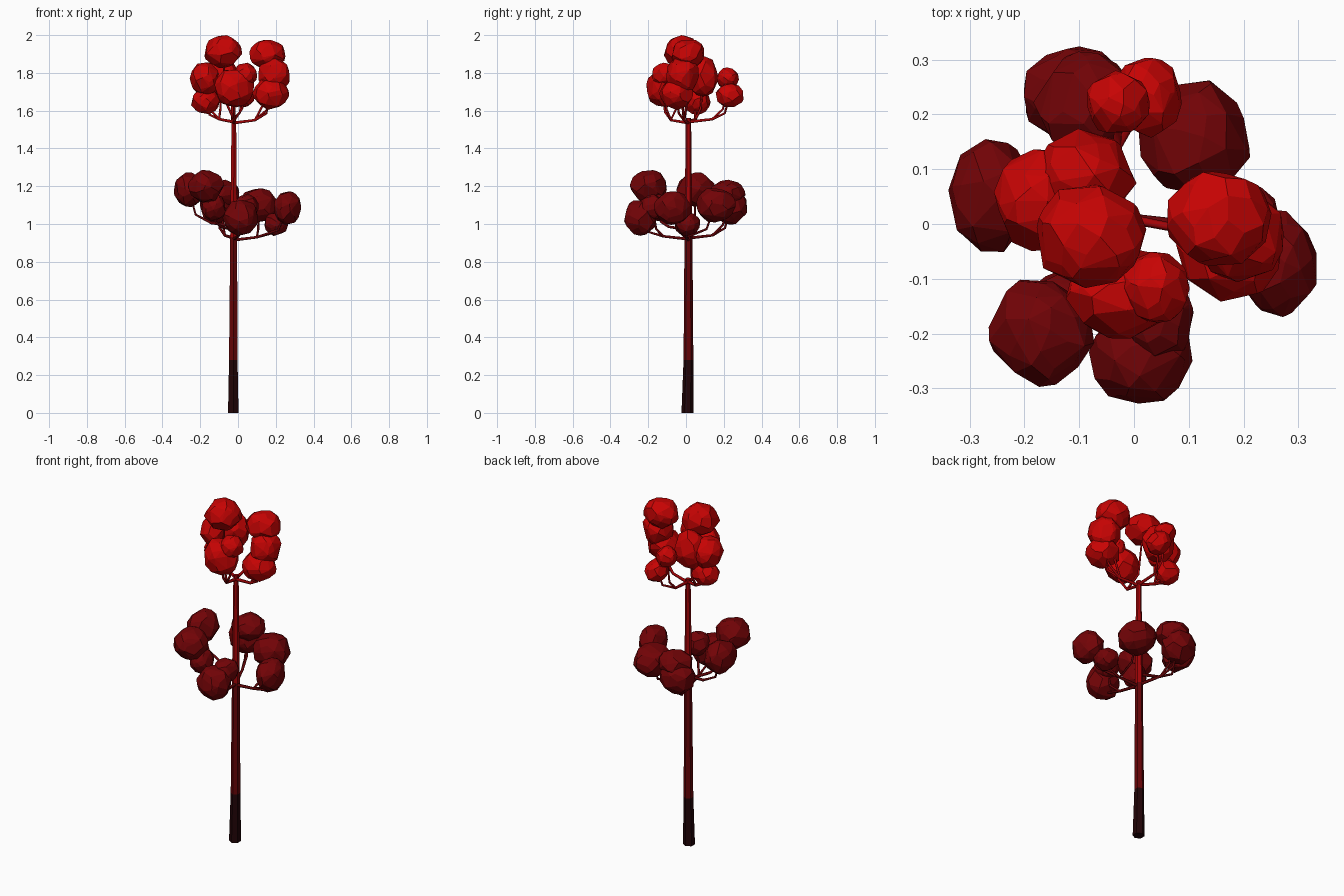
import bpy, bmesh, math, random
from mathutils import Vector

cube = bpy.data.objects.get("Cube")
if cube:
    bpy.data.objects.remove(cube, do_unlink=True)
random.seed(4)


def material(name, r, g, b):
    m = bpy.data.materials.new(name)
    m.use_nodes = True
    m.diffuse_color = (r, g, b, 1)
    bsdf = next(n for n in m.node_tree.nodes if n.type == 'BSDF_PRINCIPLED')
    bsdf.inputs["Base Color"].default_value = (r, g, b, 1)
    bsdf.inputs["Roughness"].default_value = 0.9
    return m


BASE = material("charred bark", 0.015, 0.001, 0.002)
MID = material("dark red bark", 0.13, 0.001, 0.002)
TOP = material("red bark", 0.36, 0.001, 0.002)
DARK = material("dark red leaves", 0.17, 0.001, 0.002)
BRIGHT = material("bright red leaves", 0.57, 0.001, 0.001)


def finish(bm, name, mats):
    bmesh.ops.recalc_face_normals(bm, faces=bm.faces)
    mesh = bpy.data.meshes.new(name)
    bm.to_mesh(mesh)
    bm.free()
    for m in mats:
        mesh.materials.append(m)
    ob = bpy.data.objects.new(name, mesh)
    bpy.context.collection.objects.link(ob)


# Tapered six-sided trunk, coloured by height
def trunk(levels, sides=6):
    bm = bmesh.new()
    rings = []
    for z, x, y, r in levels:
        angles = [math.pi / 2 + i * math.tau / sides for i in range(sides)]
        rings.append([bm.verts.new((x + r * math.cos(a), y + r * math.sin(a), z))
                      for a in angles])
    for n, (low, high) in enumerate(zip(rings, rings[1:])):
        for i in range(sides):
            j = (i + 1) % sides
            face = bm.faces.new((low[i], low[j], high[j], high[i]))
            face.material_index = n
    bm.faces.new(rings[0])
    bm.faces.new(rings[-1]).material_index = 2
    finish(bm, "trunk", [BASE, MID, TOP])


# Faceted leaf clump: hull of jittered points spread over an ellipsoid
def clump(name, centre, size, mat, count=60):
    bm = bmesh.new()
    golden = math.pi * (3 - math.sqrt(5))
    for i in range(count):
        h = 1 - 2 * (i + 0.5) / count
        a = i * golden + random.uniform(-0.35, 0.35)
        w = math.sqrt(1 - h * h)
        d = Vector((w * math.cos(a), w * math.sin(a), h)) * random.uniform(0.97, 1.1)
        bm.verts.new([c + s * k for c, s, k in zip(centre, size, d)])
    hull = bmesh.ops.convex_hull(bm, input=bm.verts)
    loose = set(hull["geom_interior"]) | set(hull["geom_unused"])
    bmesh.ops.delete(bm, geom=[v for v in loose if isinstance(v, bmesh.types.BMVert)],
                     context='VERTS')
    bmesh.ops.dissolve_limit(bm, angle_limit=math.radians(10),
                             verts=bm.verts, edges=bm.edges)
    finish(bm, name, [mat])


# Thin branches built as tapering tubes
def branches(name, paths, mat):
    curve = bpy.data.curves.new(name, 'CURVE')
    curve.dimensions = '3D'
    curve.bevel_depth = 0.009
    curve.bevel_resolution = 1
    for path in paths:
        spline = curve.splines.new('POLY')
        spline.points.add(len(path) - 1)
        for i, p in enumerate(path):
            spline.points[i].co = (*p, 1)
            spline.points[i].radius = 1 - 0.16 * i
    curve.materials.append(mat)
    ob = bpy.data.objects.new(name, curve)
    bpy.context.collection.objects.link(ob)
    bpy.ops.object.select_all(action='DESELECT')
    ob.select_set(True)
    bpy.context.view_layer.objects.active = ob
    bpy.ops.object.convert(target='MESH')


# Each limb leaves the trunk, runs out to a fork and bends up into its clumps
def tier(name, limbs, leaf, bark):
    paths = []
    for side, height, fork_x, fork_y, clumps in limbs:
        start = Vector((-0.022, 0.012, height))
        fork = Vector((fork_x, fork_y, height + 0.015))
        for n, (x, y, z, rx, ry, rz) in enumerate(clumps):
            clump(f"{name}_{side}_leaves_{n + 1}", (x, y, z), (rx, ry, rz), leaf)
            end = Vector((x, y, z))
            bend = fork.lerp(end, 0.7)
            bend.z = fork.z + (z - fork.z) * 0.25
            paths.append([start, fork, bend, end])
    branches(f"{name}_branches", paths, bark)


trunk([(0, -0.025, 0.008, 0.032), (0.28, -0.025, 0.013, 0.026),
       (0.93, -0.023, 0.013, 0.021), (1.56, -0.022, 0.013, 0.014)])

# Limbs: side, height, fork x and y, then clumps as centre and radii
tier("crown", [
    ("left", 1.535, 0.09, -0.01, [
        (0.155, 0.01, 1.9, 0.093, 0.088, 0.078),
        (0.19, -0.02, 1.79, 0.083, 0.085, 0.092),
        (0.175, -0.05, 1.69, 0.093, 0.085, 0.08)]),
    ("back", 1.54, -0.03, 0.14, [
        (-0.03, 0.22, 1.77, 0.056, 0.056, 0.055),
        (0.025, 0.233, 1.68, 0.06, 0.071, 0.062)]),
    ("right", 1.54, -0.1, 0.05, [
        (-0.09, 0.09, 1.78, 0.09, 0.078, 0.105),
        (-0.172, 0.045, 1.77, 0.078, 0.09, 0.085),
        (-0.172, 0.06, 1.65, 0.073, 0.068, 0.068)]),
    ("front", 1.535, -0.02, -0.08, [
        (-0.08, -0.02, 1.913, 0.098, 0.093, 0.083),
        (0.04, -0.115, 1.79, 0.06, 0.065, 0.06),
        (-0.02, -0.125, 1.72, 0.1, 0.08, 0.1)]),
], BRIGHT, TOP)

tier("lower", [
    ("back", 0.925, -0.07, 0.14, [
        (-0.11, 0.235, 1.095, 0.092, 0.09, 0.095),
        (-0.085, 0.22, 1.16, 0.09, 0.09, 0.07)]),
    ("left", 0.915, 0.1, 0, [
        (0.11, 0.155, 1.1, 0.1, 0.103, 0.09),
        (0.262, -0.07, 1.085, 0.073, 0.094, 0.088),
        (0.2, 0.01, 1.0, 0.062, 0.065, 0.06)]),
    ("right", 0.99, -0.14, 0.04, [
        (-0.26, 0.05, 1.18, 0.078, 0.098, 0.09)]),
    ("front_right", 0.97, -0.09, -0.09, [
        (-0.17, -0.195, 1.2, 0.092, 0.094, 0.085),
        (-0.13, -0.15, 1.09, 0.065, 0.065, 0.07)]),
    ("front", 0.92, 0, -0.12, [
        (0.015, -0.243, 1.035, 0.092, 0.084, 0.093),
        (0.045, -0.175, 1.09, 0.065, 0.07, 0.065)]),
], DARK, MID)
